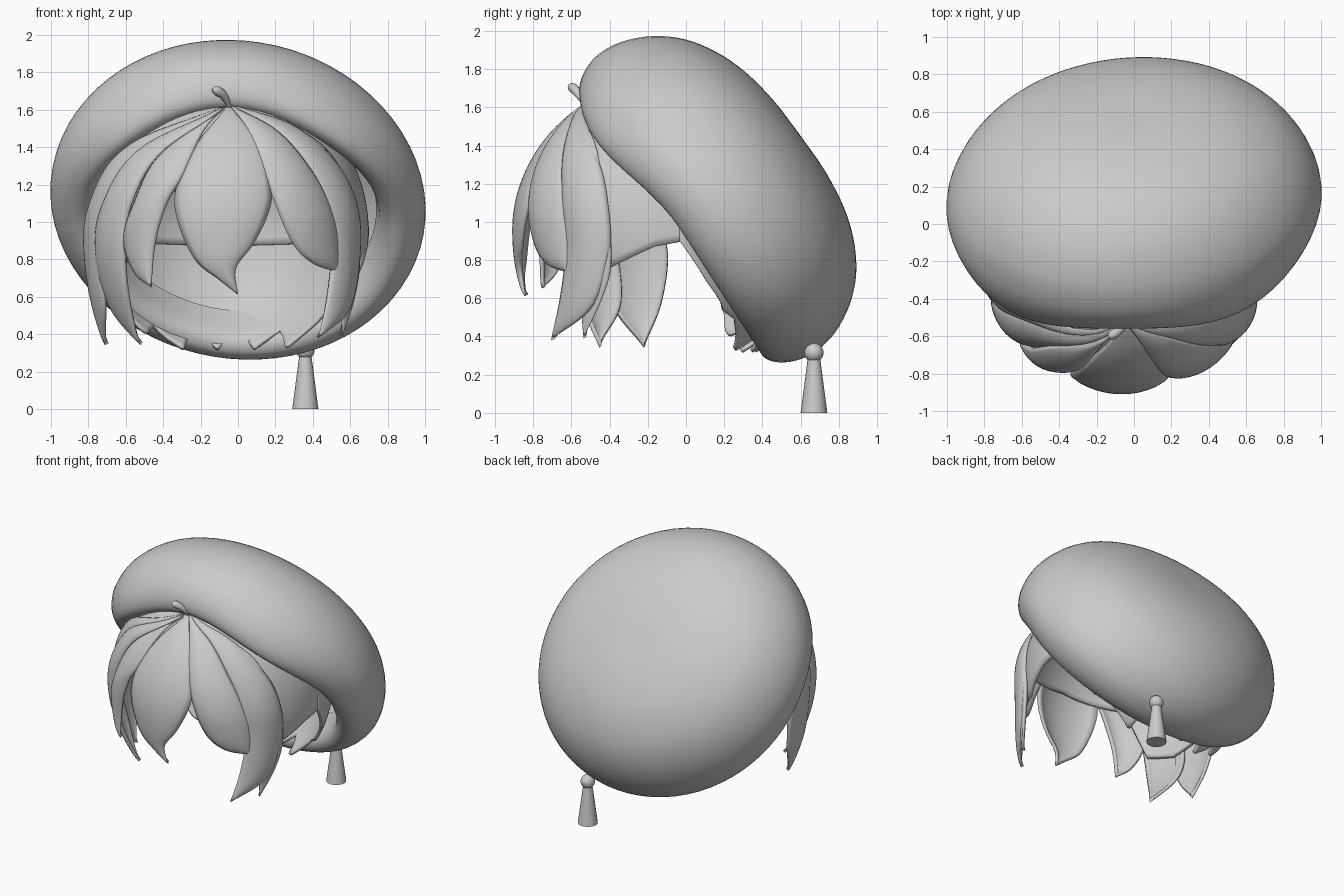
import bpy, bmesh, math
from mathutils import Vector

if "Cube" in bpy.data.objects:
    bpy.data.objects.remove(bpy.data.objects["Cube"])

grey = bpy.data.materials.new("plain grey")
grey.diffuse_color = (0.6, 0.6, 0.6, 1)
grey.use_nodes = True
grey.node_tree.nodes["Principled BSDF"].inputs["Base Color"].default_value = grey.diffuse_color

HEAD = Vector((-0.05, -0.10, 0.95))
RX, RY, RZ = 0.76, 0.78, 0.80


def finish(obj, thickness=0):
    obj.data.materials.append(grey)
    if thickness:
        mod = obj.modifiers.new("thickness", "SOLIDIFY")
        mod.thickness, mod.offset = thickness, -1
    bpy.ops.object.select_all(action="DESELECT")
    bpy.context.view_layer.objects.active = obj
    obj.select_set(True)
    bpy.ops.object.shade_smooth_by_angle(angle=math.radians(50))
    return obj


def grid_object(name, rows, closed=False, thickness=0):
    """Skin a list of equally long point rows with quads."""
    bm = bmesh.new()
    verts = [[bm.verts.new(p) for p in row] for row in rows]
    n = len(rows[0])
    for a, b in zip(verts, verts[1:]):
        for i in range(n if closed else n - 1):
            j = (i + 1) % n
            bm.faces.new((a[i], b[i], b[j], a[j]))
    bmesh.ops.remove_doubles(bm, verts=bm.verts, dist=0.0005)
    bmesh.ops.dissolve_degenerate(bm, edges=bm.edges, dist=0.0003)
    mesh = bpy.data.meshes.new(name)
    bm.to_mesh(mesh)
    bm.free()
    obj = bpy.data.objects.new(name, mesh)
    bpy.context.collection.objects.link(obj)
    return finish(obj, thickness)


def spline(points, t):
    """Catmull-Rom sample of a point list, t from 0 to 1."""
    pts = [Vector(p) for p in points]
    pts = [pts[0] * 2 - pts[1]] + pts + [pts[-1] * 2 - pts[-2]]
    n = len(pts) - 3
    s = min(int(t * n), n - 1)
    f = t * n - s
    a, b, c, d = pts[s:s + 4]
    return 0.5 * (2 * b + (c - a) * f + (2 * a - 5 * b + 4 * c - d) * f * f
                  + (3 * b - a - 3 * c + d) * f ** 3)


def on_head(az, z, scale=1.0, hang=True, curl=0.0):
    """Point on the head; az in degrees from the front, locks hang below the middle."""
    h = (z - HEAD.z) / RZ
    if h < 0 and hang:
        r = 1 - curl * h * h
    else:
        r = math.sqrt(max(0, 1 - h * h))
    a = math.radians(az)
    return Vector((HEAD.x + RX * r * scale * math.sin(a),
                   HEAD.y - RY * r * scale * math.cos(a), z))


# beret: swept dome profile (radius, height) on a tilted, slightly oval base
profile = [(0, .492), (.22, .487), (.43, .455), (.6, .395), (.75, .30), (.86, .175), (.93, .03),
           (.95, -.10), (.925, -.20), (.87, -.275), (.8, -.305), (.73, -.26), (.7, -.1)]
down, normal, side = Vector((0, .59, -.807)), Vector((0, .807, .59)), Vector((1, 0, 0))
turn = math.radians(30)
long_axis = (side * math.cos(turn) + down * math.sin(turn)) * 1.022
short_axis = (down * math.cos(turn) - side * math.sin(turn)) * 0.945
centre = Vector((0, .2, 1.165))
rows = []
for k in range(49):
    r, h = spline(profile, k / 48)
    r = max(r, 0) / 0.95
    row = []
    for i in range(72):
        a = math.tau * i / 72
        flat = long_axis * math.cos(a) + short_axis * math.sin(a)
        q = max(-1, min(1, flat.dot(down)))
        # the lower rim dips slightly towards the front and the back
        dip = 1 + (1.1 * q * q * (1 - q * q) if q < 0 else 0.15 * q)
        row.append(centre + normal * (h * dip if h < 0 else h) + r * flat)
    rows.append(row)
grid_object("beret", rows, closed=True)

# hair cap and longer back hair: hem heights by azimuth
cap_hem = [(0, 1.2), (38, 1.15), (50, .78), (65, .75), (85, .87), (97, .9), (180, .87)]
back_hem = [(95, .9), (107, .68), (126, .42), (140, .36), (180, .36)]


def hem_height(hem, az):
    az = abs(az)
    for (a0, z0), (a1, z1) in zip(hem, hem[1:]):
        if az <= a1:
            break
    return z0 + (z1 - z0) * (az - a0) / (a1 - a0)


rows = []
for k in range(33):
    row = []
    for i in range(144):
        az = -180 + i * 2.5
        low = math.acos((hem_height(cap_hem, az) - HEAD.z) / RZ)
        row.append(on_head(az, HEAD.z + RZ * math.cos(low * k / 32), .985, hang=False))
    rows.append(row)
grid_object("hair_cap", rows, closed=True, thickness=0.03)

rows = []
for k in range(25):
    row = []
    for i in range(103):
        az = 95 + i * 170 / 102
        folded = az if az <= 180 else az - 360
        low = hem_height(back_hem, folded)
        if abs(folded) > 115:
            low += 0.05 * (abs(az % 25 - 12.5) / 6.25 - 1)
        row.append(on_head(az, 1.0 + (low - 1.0) * k / 24, .99, hang=False))
    rows.append(row)
grid_object("back_hair", rows, thickness=0.02)


# hair locks: two edges in (azimuth, height), bulging outwards between them
def lock(name, left, right, tip, curl=0.0, bulge=0.05):
    top = (0, 1.635)
    rows = []
    for k in range(33):
        t = k / 32
        a = spline([top] + left + [tip], t)
        b = spline([top] + right + [tip], t)
        row = []
        for i in range(13):
            u = i / 12
            p = a.lerp(b, u)
            arch = (1 - (2 * u - 1) ** 2) ** 0.8
            row.append(on_head(p.x, p.y, 1 + bulge * arch * math.sin(math.pi * t) ** .5
                               if 0 < t < 1 else 1, curl=curl))
        rows.append(row)
    grid_object(name, rows, thickness=0.022)


lock("centre_fringe",
     [(-14.5, 1.45), (-22.5, 1.2), (-21.5, 1.02), (-14, .8), (-4, .69)],
     [(14.5, 1.45), (18.5, 1.2), (16.5, 1.05), (10, .88), (3, .75)], (4, .61), .25, .04)
lock("right_fringe",
     [(10, 1.5), (18, 1.15), (26, .9), (36, .78)],
     [(26.5, 1.5), (40, 1.28), (48, 1.05), (51, .88)], (50, .73))
lock("right_long_lock",
     [(26, 1.5), (39, 1.28), (45, 1.05), (47, .85), (44, .6)],
     [(40, 1.52), (60, 1.3), (67, 1.05), (67, .8), (59, .54)], (39, .38))
lock("right_back_lock",
     [(40, 1.45), (50, 1.1), (53, .8), (54, .6)],
     [(50, 1.45), (65, 1.1), (68, .8), (64, .6)], (55, .39), .05, .02)
lock("left_fringe",
     [(-33, 1.38), (-43, 1.1), (-48, .9), (-42, .73)],
     [(-13, 1.5), (-20, 1.25), (-26, 1.1), (-31, .88)], (-33, .65))
lock("left_long_lock",
     [(-48, 1.4), (-64, 1.1), (-70, .88), (-70, .56)],
     [(-33, 1.38), (-44, 1.1), (-47, .88), (-50, .6)], (-54, .34), .4)
lock("left_back_lock",
     [(-62, 1.4), (-80, 1.1), (-90, .88), (-88, .58)],
     [(-46, 1.4), (-62, 1.1), (-65, .88), (-67, .57)], (-80, .34), .2, .04)

# curled stem at the crown of the hair
curve = bpy.data.curves.new("crown_sprig", "CURVE")
curve.dimensions, curve.bevel_depth, curve.bevel_resolution = "3D", 0.026, 4
curve.use_fill_caps = True
s = curve.splines.new("POLY")
path = [(-.045, -.525, 1.615, .5), (-.06, -.55, 1.65, .7), (-.085, -.575, 1.685, .9),
        (-.11, -.59, 1.70, 1), (-.125, -.6, 1.705, .85), (-.137, -.605, 1.705, .35)]
s.points.add(len(path) - 1)
for pt, (x, y, z, r) in zip(s.points, path):
    pt.co, pt.radius = (x, y, z, 1), r
sprig = bpy.data.objects.new("crown_sprig", curve)
bpy.context.collection.objects.link(sprig)
bpy.ops.object.select_all(action="DESELECT")
bpy.context.view_layer.objects.active = sprig
sprig.select_set(True)
bpy.ops.object.convert(target="MESH")
finish(bpy.context.object)

# tassel: ball and flared skirt
bpy.ops.mesh.primitive_uv_sphere_add(segments=24, ring_count=16, radius=.05, location=(.36, .67, .315))
bpy.context.object.name = "tassel_ball"
finish(bpy.context.object)
bpy.ops.mesh.primitive_cone_add(vertices=16, radius1=.07, radius2=.032, depth=.29, location=(.36, .67, .145))
bpy.context.object.name = "tassel_skirt"
finish(bpy.context.object)
